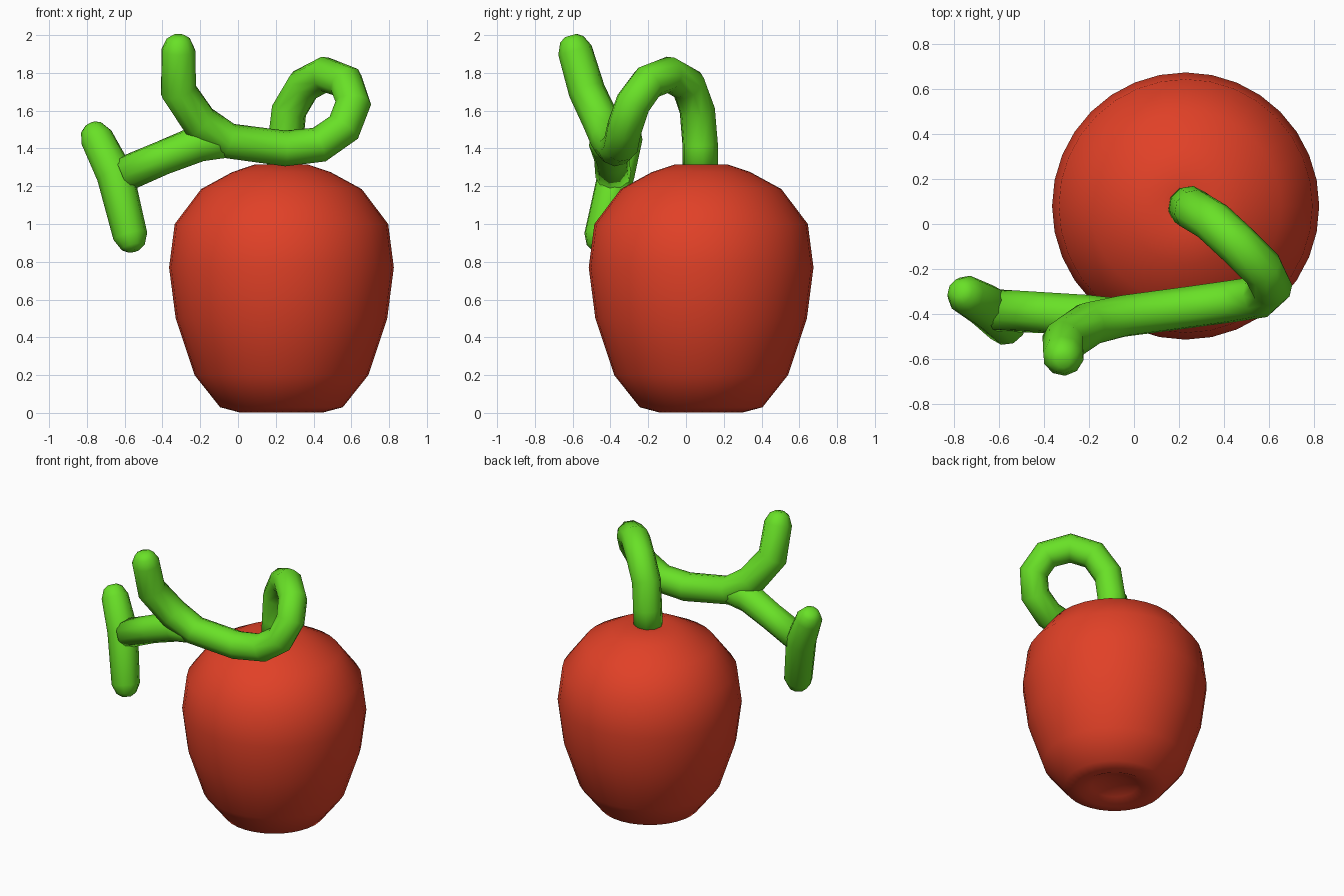
import bpy, bmesh, math
from mathutils import Vector

if "Cube" in bpy.data.objects:
    bpy.data.objects.remove(bpy.data.objects["Cube"])


def material(name, rgb):
    m = bpy.data.materials.new(name)
    m.diffuse_color = (*rgb, 1)
    m.use_nodes = True
    m.node_tree.nodes["Principled BSDF"].inputs["Base Color"].default_value = m.diffuse_color
    return m


RED = material("fruit red", (0.75, 0.052, 0.02))
GREEN = material("stem green", (0.14, 0.75, 0.02))


def loft(name, rings, mat):
    """Skin a list of vertex rings, closing both ends with a fan."""
    bm = bmesh.new()
    vr = [[bm.verts.new(p) for p in ring] for ring in rings]
    n = len(vr[0])
    for a, b in zip(vr, vr[1:]):
        for i in range(n):
            j = (i + 1) % n
            bm.faces.new((a[i], a[j], b[j], b[i]))
    for ring in (vr[0], vr[-1]):
        c = bm.verts.new(sum((v.co for v in ring), Vector()) / n)
        for i in range(n):
            bm.faces.new((ring[i], ring[(i + 1) % n], c))
    bmesh.ops.recalc_face_normals(bm, faces=bm.faces)
    for f in bm.faces:
        f.smooth = True
    me = bpy.data.meshes.new(name)
    bm.to_mesh(me)
    bm.free()
    me.materials.append(mat)
    ob = bpy.data.objects.new(name, me)
    bpy.context.collection.objects.link(ob)
    return ob


def ring(center, u, v, r, n):
    return [center + r * (math.cos(2 * math.pi * i / n) * u + math.sin(2 * math.pi * i / n) * v)
            for i in range(n)]


def tube(name, pts, radii, start_cap=False, end_cap=False, n=10):
    """Sweep a round section along pts; capped ends are rounded."""
    pts = [Vector(p) for p in pts]
    radii = list(radii)
    if end_cap:
        d = (pts[-1] - pts[-2]).normalized()
        r = radii[-1]
        pts += [pts[-1] + d * r * 0.65, pts[-1] + d * r * 0.88]
        radii += [r * 0.7, r * 0.35]
    if start_cap:
        d = (pts[0] - pts[1]).normalized()
        r = radii[0]
        pts = [pts[0] + d * r * 0.88, pts[0] + d * r * 0.65] + pts
        radii = [r * 0.35, r * 0.7] + radii
    rings, u = [], None
    for i, p in enumerate(pts):
        a = (p - pts[i - 1]).normalized() if i else Vector()
        b = (pts[i + 1] - p).normalized() if i < len(pts) - 1 else Vector()
        t = (a + b).normalized()
        if u is None:
            u = t.orthogonal()
        u = (u - t * u.dot(t)).normalized()
        rings.append(ring(p, u, t.cross(u), radii[i], n))
    return loft(name, rings, GREEN)


# Fruit body: turned profile with a hollow underneath and a shallow top
profile = [(0.07, 0.06), (0.15, 0.035), (0.22, 0.002), (0.325, 0.03), (0.46, 0.2),
           (0.56, 0.5), (0.595, 0.77), (0.565, 1.0), (0.425, 1.185), (0.26, 1.275),
           (0.14, 1.315), (0.07, 1.305)]
X, Y = Vector((1, 0, 0)), Vector((0, 1, 0))
loft("fruit_body", [ring(Vector((0.23, 0.08, z)), X, Y, r, 32) for r, z in profile], RED)

# Main vine: rises from the fruit, loops forward, sweeps left and ends in an upright tip
vine = [(0.245, 0.075, 1.25), (0.25, 0.075, 1.42), (0.27, 0.06, 1.6), (0.35, 0.012, 1.735),
        (0.46, -0.09, 1.793), (0.572, -0.2, 1.75), (0.61, -0.28, 1.64), (0.56, -0.325, 1.51),
        (0.43, -0.345, 1.42), (0.25, -0.37, 1.4), (-0.05, -0.41, 1.44),
        (-0.2, -0.445, 1.535), (-0.315, -0.525, 1.705), (-0.315, -0.588, 1.92)]
tube("main_vine", vine, [0.095] * 10 + [0.095, 0.1, 0.098, 0.092], end_cap=True)

# Side branch running left from the vine
tube("side_branch", [(-0.02, -0.41, 1.43), (-0.2, -0.415, 1.43), (-0.4, -0.395, 1.35),
                     (-0.61, -0.385, 1.26)], [0.075, 0.1, 0.092, 0.095])

# Cross twig at the end of the side branch
tube("cross_twig", [(-0.75, -0.315, 1.46), (-0.65, -0.37, 1.26), (-0.57, -0.45, 0.935)],
     [0.088, 0.1, 0.092], start_cap=True, end_cap=True)
